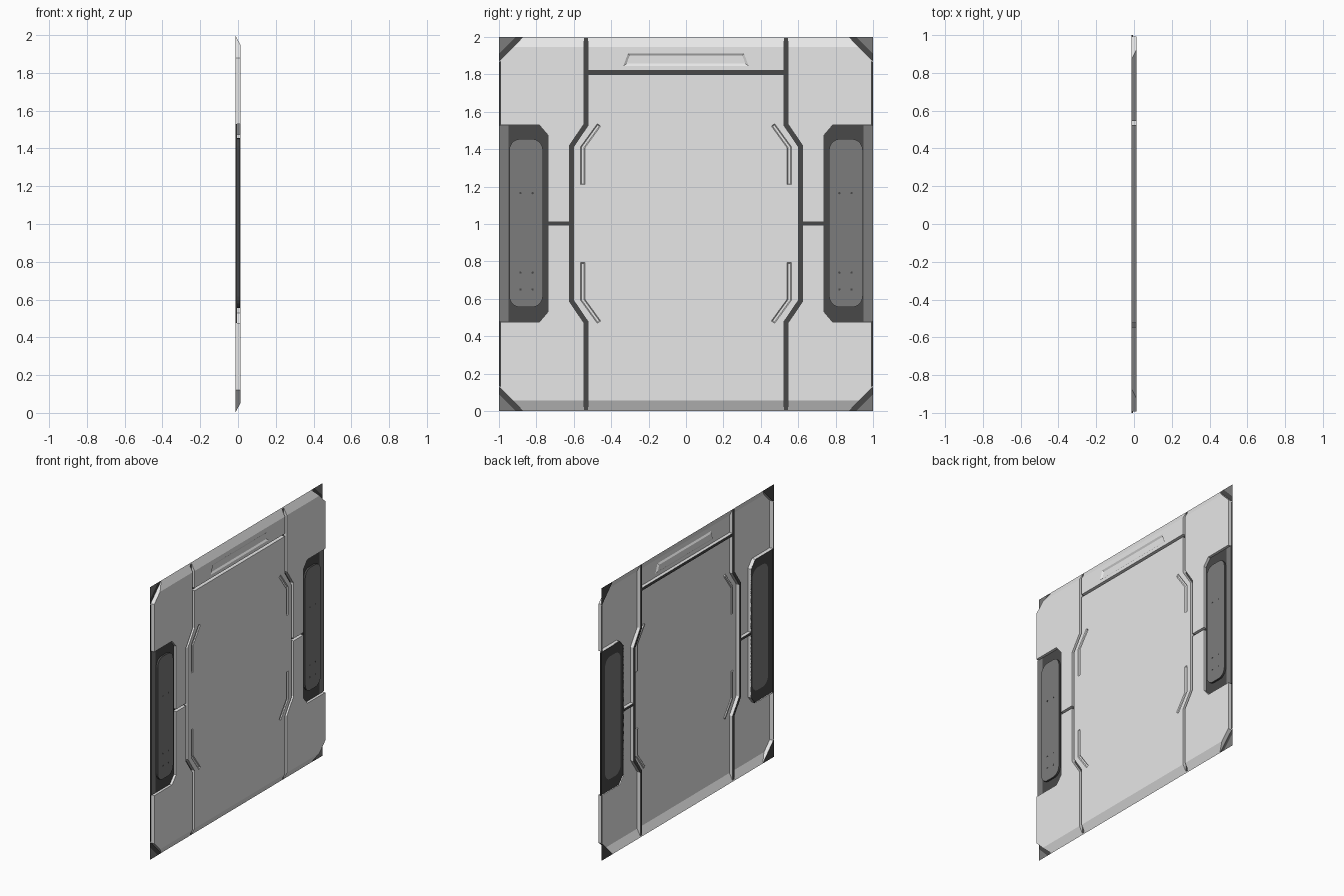
import bpy, bmesh, math
from mathutils import Vector

if "Cube" in bpy.data.objects:
    bpy.data.objects.remove(bpy.data.objects["Cube"])

XB, XF = -0.0145, 0.0145   # back and front planes of the panel


def material(name, v):
    m = bpy.data.materials.new(name)
    m.diffuse_color = (v, v, v, 1)
    m.use_nodes = True
    m.node_tree.nodes["Principled BSDF"].inputs["Base Color"].default_value = m.diffuse_color
    return m


LIGHT = material("light_grey", 0.8)
MID = material("mid_grey", 0.2)
DARK = material("dark_grey", 0.065)


def prism(name, poly, x0, x1, mat, shrink=0.0, back=True, side_mat=None):
    """Prism along x from a (y, z) outline; shrink pulls the x0 end inward."""
    bm = bmesh.new()
    front = bm.faces.new([bm.verts.new((x1, y, z)) for y, z in poly])
    if x0 != x1:
        n = len(poly)
        low = []
        area = sum(poly[i][0] * poly[(i + 1) % n][1] - poly[(i + 1) % n][0] * poly[i][1] for i in range(n))
        sgn = 1 if area > 0 else -1
        for i in range(n):
            p, a, b = (Vector(poly[k % n]) for k in (i, i - 1, i + 1))
            d1, d2 = (p - a).normalized(), (b - p).normalized()
            n1, n2 = Vector((-d1.y, d1.x)) * sgn, Vector((-d2.y, d2.x)) * sgn
            q = p + (n1 + n2) * (shrink / (1 + n1.dot(n2)))
            low.append(bm.verts.new((x0, q.x, q.y)))
        top = list(front.verts)
        for i in range(n):
            j = (i + 1) % n
            f = bm.faces.new((top[i], low[i], low[j], top[j]))
            f.material_index = 1 if side_mat else 0
        cap = bm.faces.new(low[::-1])
        bmesh.ops.recalc_face_normals(bm, faces=bm.faces)
        if not back:
            bmesh.ops.delete(bm, geom=[cap], context='FACES_ONLY')
    else:
        front.normal_update()
        if front.normal.x < 0:
            front.normal_flip()
    me = bpy.data.meshes.new(name)
    bm.to_mesh(me)
    bm.free()
    me.materials.append(mat)
    if side_mat:
        me.materials.append(side_mat)
    ob = bpy.data.objects.new(name, me)
    bpy.context.collection.objects.link(ob)
    return ob


def ribbon(pts, w):
    """Mitred outline of constant width around a (y, z) path."""
    pts = [Vector(p) for p in pts]
    left, right = [], []
    for i, p in enumerate(pts):
        d1 = (p - pts[i - 1]).normalized() if i else (pts[1] - p).normalized()
        d2 = (pts[i + 1] - p).normalized() if i < len(pts) - 1 else d1
        n1, n2 = Vector((-d1.y, d1.x)), Vector((-d2.y, d2.x))
        off = (n1 + n2) * (w / 2 / (1 + n1.dot(n2)))
        left.append(tuple(p + off))
        right.append(tuple(p - off))
    return left + right[::-1]


def side(poly, s):
    return [(s * y, z) for y, z in poly]


def rounded(y0, y1, z0, z1, r, n=5):
    out = []
    for k, (cy, cz) in enumerate(((y1 - r, z1 - r), (y0 + r, z1 - r), (y0 + r, z0 + r), (y1 - r, z0 + r))):
        for i in range(n + 1):
            a = math.pi / 2 * (k + i / n)
            out.append((cy + r * math.cos(a), cz + r * math.sin(a)))
    return out


# Panel body: slab with sloped top and bottom edges
bm = bmesh.new()
prof = [(XB, 0), (XF, 0.055), (XF, 1.945), (XB, 2)]
ends = [[bm.verts.new((x, y, z)) for x, z in prof] for y in (-0.992, 0.992)]
bm.faces.new(ends[0])
bm.faces.new(ends[1][::-1])
for i in range(4):
    j = (i + 1) % 4
    bm.faces.new((ends[0][i], ends[1][i], ends[1][j], ends[0][j]))
bmesh.ops.recalc_face_normals(bm, faces=bm.faces)
me = bpy.data.meshes.new("wall_panel")
bm.to_mesh(me)
bm.free()
body = bpy.data.objects.new("wall_panel", me)
bpy.context.collection.objects.link(body)

TRAY = [(1, 0.475), (1, 1.53), (0.785, 1.53), (0.738, 1.475), (0.738, 0.53), (0.785, 0.475)]
TRAY_CUT = [(1.1 if y == 1 else y, z) for y, z in TRAY]
SEAM = [(0.535, -0.1), (0.535, 0.475), (0.613, 0.59), (0.613, 1.415), (0.535, 1.53), (0.535, 2.1)]
SLOT = [(0.465, 1.53), (0.552, 1.41), (0.552, 1.21)]

# Cutters: seams, shallow slots, side bays and corners
cuts = [prism("cut", ribbon([(-0.535, 1.81), (0.535, 1.81)], 0.02), -0.0105, 0.05, DARK),
        prism("cut", [(-0.335, 1.845), (0.335, 1.845), (0.31, 1.912), (-0.31, 1.912)],
              0.0065, XF + 0.0001, DARK, 0.012)]
for s in (1, -1):
    cuts.append(prism("cut", side(ribbon(SEAM, 0.022), s), -0.011, 0.05, DARK))
    cuts.append(prism("cut", side(ribbon([(0.613, 1.003), (0.75, 1.003)], 0.018), s), -0.0105, 0.05, DARK))
    cuts.append(prism("cut", side(TRAY_CUT, s), -0.1, 0.1, DARK))
    for up in (0, 1):
        slot = [(y, z if up else 2.005 - z) for y, z in SLOT]
        cuts.append(prism("cut", side(ribbon(slot, 0.022), s), 0.0085, XF + 0.0001, DARK, 0.005))
        tri = [(0.85, -0.02), (1.2, -0.02), (1.2, 0.33)]
        tri = [(y, 2 - z if up else z) for y, z in tri]
        cuts.append(prism("cut", side(tri, s), -0.1, 0.1, DARK))
for c in cuts:
    c.hide_render = True
    m = body.modifiers.new("cut", 'BOOLEAN')
    m.operation, m.solver, m.object = 'DIFFERENCE', 'EXACT', c
me = bpy.data.meshes.new_from_object(body.evaluated_get(bpy.context.evaluated_depsgraph_get()))
body.modifiers.clear()
body.data = me
for c in cuts:
    bpy.data.objects.remove(c)

# Open the back, then colour the seams dark and slot slopes light
me.materials.clear()
for mat in (LIGHT, MID, DARK):
    me.materials.append(mat)
bm = bmesh.new()
bm.from_mesh(me)
bm.normal_update()
bmesh.ops.delete(bm, geom=[f for f in bm.faces if all(v.co.x < XB + 1e-4 for v in f.verts)], context='FACES_ONLY')
for f in bm.faces:
    c = f.calc_center_median()
    f.material_index = 0
    if f.normal.x > 0.95 and c.x < -0.008:
        f.material_index = 2
bm.to_mesh(me)
bm.free()

# Side bays with raised inserts, corner plates and edge strips
for s, tag in ((1, "right"), (-1, "left")):
    prism("side_bay_" + tag, side(TRAY, s), XB, -0.004, DARK, back=False)
    prism("bay_outer_strip_" + tag, side([(0.95, 0.478), (1, 0.478), (1, 1.527), (0.95, 1.527)], s),
          -0.0035, -0.0035, MID)
    outline = side(rounded(0.765, 0.945, 0.555, 1.455, 0.06), s)
    prism("bay_insert_" + tag, outline, -0.004, 0.01, MID, 0, False, DARK)
    prism("bay_insert_back_" + tag, outline, -0.0045, -0.0045, MID)
    for z in (0.65, 0.74, 1.165):
        for y in (0.82, 0.885):
            prism("bolt_" + tag, side(rounded(y - 0.006, y + 0.006, z - 0.006, z + 0.006, 0.005, 2), s),
                  0.01, 0.0108, DARK, 0, False)
    for up, lvl in ((0, "lower"), (1, "upper")):
        def place(p):
            return side([(y, 2 - z if up else z) for y, z in p], s)
        prism(f"corner_plate_{lvl}_{tag}", place([(0.87, 0), (1, 0), (1, 0.13)]), XB, XB, DARK)
        prism(f"corner_face_{lvl}_{tag}", place([(0.91, 0), (1, 0), (1, 0.09)]), XB + 0.001, XB + 0.001, MID)
        prism(f"edge_strip_{lvl}_{tag}", place([(0.99, 0.13), (1, 0.13), (1, 0.475), (0.99, 0.475)]),
              XB + 0.001, XB + 0.001, DARK)
